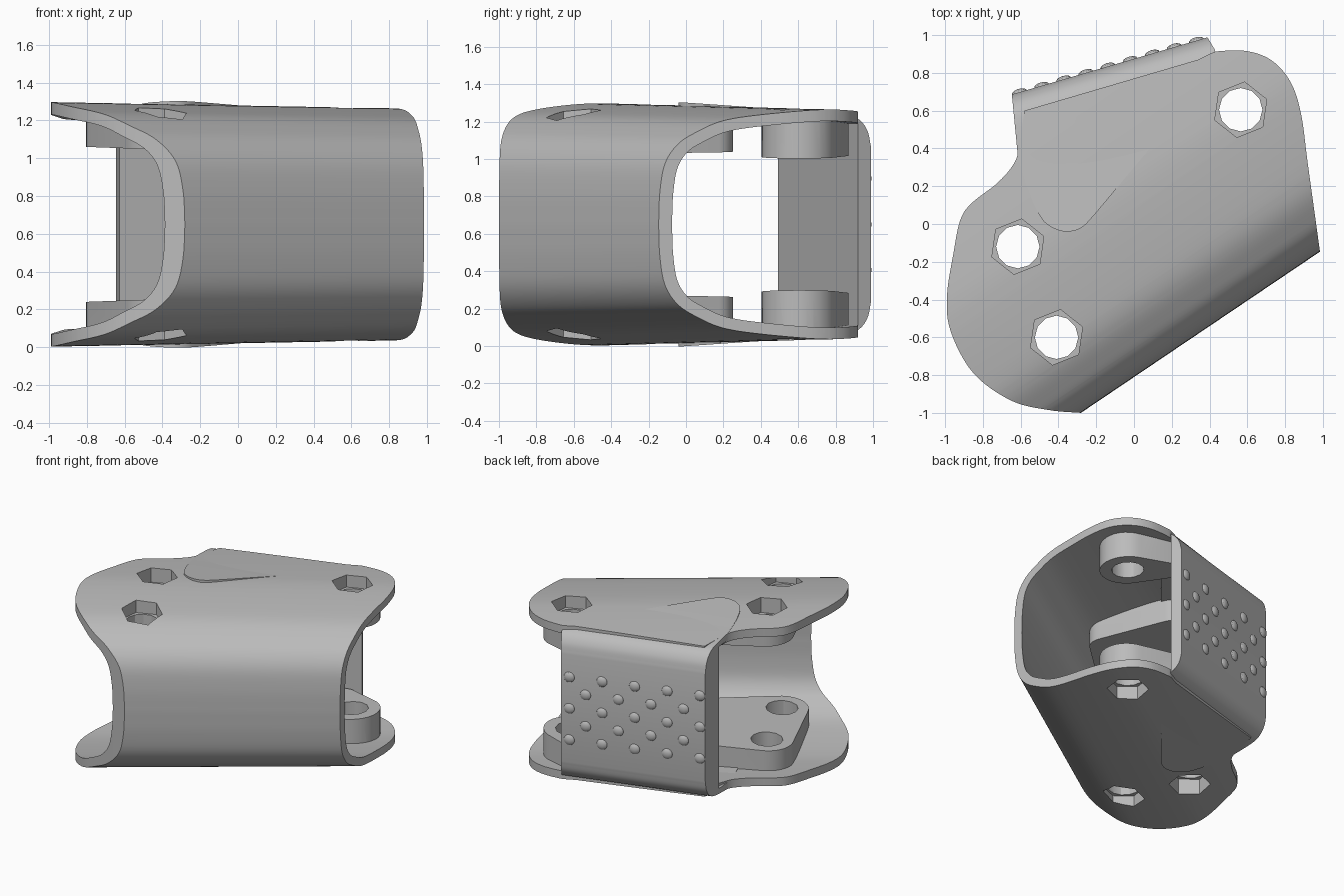
import bpy, bmesh, math
from mathutils import Vector
from mathutils.geometry import convex_hull_2d

if "Cube" in bpy.data.objects:
    bpy.data.objects.remove(bpy.data.objects["Cube"])

MID = 0.65
grey = bpy.data.materials.new("plain_grey")
grey.use_nodes = True
grey.diffuse_color = (0.5, 0.5, 0.5, 1)
grey.node_tree.nodes["Principled BSDF"].inputs["Base Color"].default_value = (0.5, 0.5, 0.5, 1)


def spline(pts, n=6):
    """Smooth open curve through the points."""
    p = [Vector(q) for q in pts]
    p = [2 * p[0] - p[1]] + p + [2 * p[-1] - p[-2]]
    out = []
    for a, b, c, d in zip(p, p[1:], p[2:], p[3:]):
        for i in range(n):
            t = i / n
            out.append(0.5 * (2 * b + (c - a) * t + (2 * a - 5 * b + 4 * c - d) * t * t
                              + (3 * b - a - 3 * c + d) * t ** 3))
    return out + [p[-2]]


def mirrored(half):
    """Full section from its upper half."""
    return [Vector((p.x, -p.y)) for p in reversed(half[1:])] + list(half)


def inset(line, dist):
    out = []
    for i, p in enumerate(line):
        t = (line[min(i + 1, len(line) - 1)] - line[max(i - 1, 0)]).normalized()
        out.append(p + Vector((t.y, -t.x)) * dist)
    return out


def solid(name, ring, step):
    """Extrude a closed ring of 3D points by a vector."""
    bm = bmesh.new()
    base = bm.faces.new([bm.verts.new(p) for p in ring])
    top = bmesh.ops.extrude_face_region(bm, geom=[base])["geom"]
    bmesh.ops.translate(bm, vec=step, verts=[v for v in top if isinstance(v, bmesh.types.BMVert)])
    bmesh.ops.recalc_face_normals(bm, faces=bm.faces)
    me = bpy.data.meshes.new(name)
    bm.to_mesh(me)
    bm.free()
    me.materials.append(grey)
    ob = bpy.data.objects.new(name, me)
    bpy.context.collection.objects.link(ob)
    return ob


def prism(name, outline, z0=-0.3, z1=1.6):
    return solid(name, [(p[0], p[1], z0) for p in outline], Vector((0, 0, z1 - z0)))


def sweep(name, profile, origin, along, across):
    """Extrude a (depth, height) profile both ways along a direction."""
    ring = [origin + across * p.x - along * 2 + Vector((0, 0, MID + p.y)) for p in profile]
    return solid(name, ring, along * 4)


def cut(ob, tool, op="DIFFERENCE", keep=False):
    mod = ob.modifiers.new("cut", "BOOLEAN")
    mod.operation, mod.object, mod.solver = op, tool, "EXACT"
    bpy.context.view_layer.objects.active = ob
    bpy.ops.object.modifier_apply(modifier=mod.name)
    if not keep:
        bpy.data.objects.remove(tool)


def taper(ob):
    for v in ob.data.vertices:
        v.co.z = MID + (v.co.z - MID) * (1 - 0.028 * (v.co.x + 1))


def circle(c, r, n, turn=0.0):
    return [Vector((c[0] + r * math.cos(turn + math.tau * i / n),
                    c[1] + r * math.sin(turn + math.tau * i / n))) for i in range(n)]


def hull(pts):
    return [pts[i] for i in convex_hull_2d(pts)]


# Wrapped front shell: a U section trimmed to the plan outline
along = Vector((0.829, 0.559, 0))
back = Vector((-0.559, 0.829, 0))
front_origin = back * -0.672
half = spline([(0, 0), (0.006, 0.18), (0.03, 0.34), (0.09, 0.45), (0.18, 0.52), (0.31, 0.585),
               (0.5, 0.62), (0.78, 0.646), (1.0, 0.64), (1.35, 0.61), (1.8, 0.56)])
section = mirrored(half)
shell = sweep("wrapped_shell", section + inset(section, 0.065)[::-1], front_origin, along, back)
left_edge = spline([(-0.28, -1), (-0.45, -0.985), (-0.65, -0.935), (-0.85, -0.79), (-0.97, -0.57),
                    (-0.99, -0.38), (-0.955, -0.15), (-0.92, 0.02), (-0.86, 0.11),
                    (-0.72, 0.22), (-0.63, 0.33), (-0.6, 0.45)])
right_edge = spline([(0.4, 0.9), (0.45, 0.915), (0.6, 0.915), (0.73, 0.865), (0.83, 0.75),
                     (0.885, 0.58), (0.92, 0.32), (0.985, -0.15)])
outline = left_edge + [Vector((-0.58, 0.6)), Vector((0.34, 0.87))] + right_edge
cut(shell, prism("outline_cutter", outline), "INTERSECT")
taper(shell)

# Back panel whose flaps lap over the shell
run = Vector((0.96, 0.28, 0))
inward = Vector((0.28, -0.96, 0))
corner = Vector((-0.65, 0.685, 0))
panel_half = [Vector((0, 0))] + spline([(0, 0.42), (0.02, 0.5), (0.07, 0.56), (0.16, 0.59),
                                        (0.4, 0.615), (0.6, 0.635), (0.95, 0.668)], 5)
panel = sweep("back_panel", mirrored(panel_half), corner, run, inward)
flap = spline([(-0.615, 0.36), (-0.56, 0.18), (-0.49, 0.03), (-0.42, -0.025), (-0.35, -0.04),
               (-0.28, -0.02), (-0.2, 0.06), (0.05, 0.36), (0.35, 0.71), (0.43, 0.92)], 5)
cut(panel, prism("flap_cutter", flap + [Vector((0.37, 1.02)), Vector((-0.65, 0.72))]), "INTERSECT")
cavity = prism("cavity_cutter", [(-0.9, 0.38), (0.6, 0.99), (0.9, -0.5), (-0.9, -0.5)],
               MID - 0.555, MID + 0.555)
cut(panel, cavity)

# Inner bolt pads, trimmed to sit just under the shell skin
bolts = [(-0.615, -0.12), (-0.41, -0.6), (0.565, 0.605)]
pair = []
for c in bolts[:2]:
    pair += circle(c, 0.19, 32)
    pair += circle((c[0] + along.x * 0.45, c[1] + along.y * 0.45), 0.12, 32)
pads = [prism("paired_bolt_pads", hull(pair)),
        prism("single_bolt_lugs", hull(circle(bolts[2], 0.2, 32) + circle((0.36, 0.75), 0.12, 32)))]
core = sweep("core_cutter", inset(section, 0.03), front_origin, along, back)
taper(core)
gap = prism("gap_cutter", [(-1.5, -1.5), (1.5, -1.5), (1.5, 1.5), (-1.5, 1.5)], 0.24, 1.06)
for v in gap.data.vertices:
    v.co.z += (0.037 if v.co.z < MID else -0.037) * (v.co.x + 0.8)
for pad in pads:
    cut(pad, core, "INTERSECT", keep=True)
    cut(pad, gap, keep=True)
for tool in (core, gap):
    bpy.data.objects.remove(tool)

# Round bolt holes with hexagonal nut pockets on both faces
for c in bolts:
    for ring, z0, z1 in ((circle(c, 0.115, 12), -0.3, 1.6),
                         (circle(c, 0.148, 6, 0.38), 1.17, 1.6),
                         (circle(c, 0.148, 6, 0.38), -0.3, 0.13)):
        tool = prism("bolt_cutter", ring, z0, z1)
        for ob in [shell] + pads:
            cut(ob, tool, keep=True)
        bpy.data.objects.remove(tool)

# Grip studs in staggered columns on the back panel
bm = bmesh.new()
for col in range(9):
    for row in ((-1, 0, 1) if col % 2 == 0 else (-0.5, 0.5)):
        made = bmesh.ops.create_uvsphere(bm, u_segments=16, v_segments=8, radius=0.04)["verts"]
        spot = corner + run * (0.045 + 0.122 * col) + Vector((0, 0, MID + 0.245 * row))
        for v in made:
            p = v.co.copy()
            v.co = spot + run * p.x + Vector((0, 0, p.y)) - inward * p.z * 0.45
me = bpy.data.meshes.new("grip_studs")
bm.to_mesh(me)
bm.free()
me.materials.append(grey)
studs = bpy.data.objects.new("grip_studs", me)
bpy.context.collection.objects.link(studs)

# Smooth shading with crisp edges
bpy.ops.object.select_all(action="DESELECT")
for ob in [shell, panel, studs] + pads:
    ob.select_set(True)
bpy.context.view_layer.objects.active = shell
bpy.ops.object.shade_smooth_by_angle(angle=math.radians(30))
